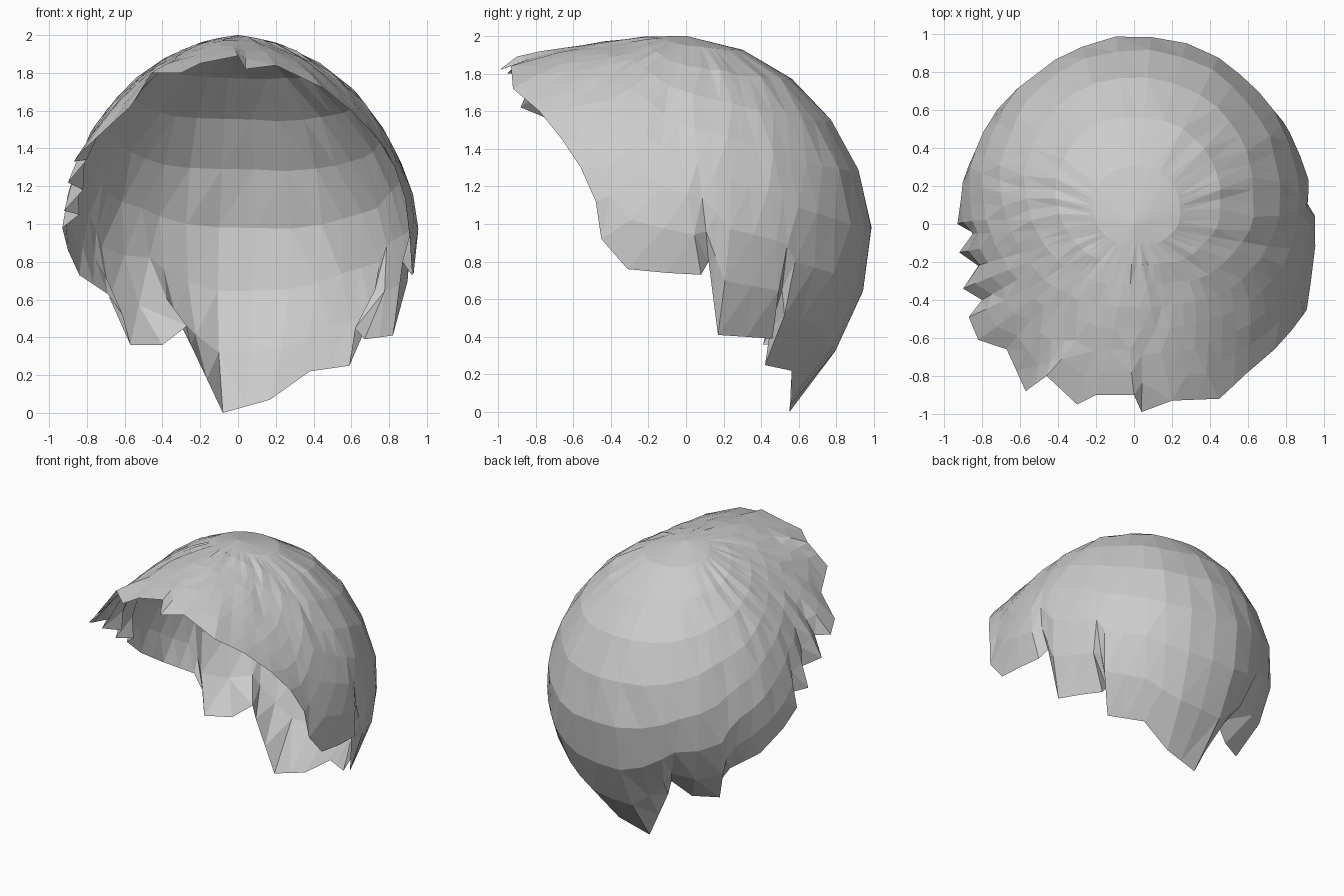
import bpy, bmesh, math, random
from mathutils import Vector

if "Cube" in bpy.data.objects:
    bpy.data.objects.remove(bpy.data.objects["Cube"])

random.seed(4)
C = Vector((0, 0, 1))          # centre of the head dome
ROWS = 8

# Hairline, from front centre round the right, back and left sides
RIM = [
    (0.04, -0.99, 1.82), (0.20, -0.93, 1.84), (0.45, -0.92, 1.72), (0.60, -0.78, 1.60),
    (0.74, -0.66, 1.45), (0.83, -0.56, 1.30), (0.89, -0.48, 1.12), (0.91, -0.45, 0.92),
    (0.92, -0.31, 0.76), (0.93, -0.10, 0.74), (0.92, 0.08, 0.73), (0.87, 0.12, 0.80),
    (0.82, 0.17, 0.41), (0.75, 0.32, 0.40), (0.67, 0.46, 0.39), (0.62, 0.45, 0.45),
    (0.59, 0.42, 0.25), (0.38, 0.56, 0.22), (0.17, 0.56, 0.07), (-0.08, 0.55, 0.0),
    (-0.25, 0.57, 0.36), (-0.27, 0.56, 0.46), (-0.40, 0.50, 0.36), (-0.57, 0.41, 0.36),
    (-0.61, 0.45, 0.52), (-0.69, 0.46, 0.63), (-0.84, 0.31, 0.73), (-0.90, 0.12, 0.86),
    (-0.93, 0.00, 0.98), (-0.84, -0.05, 1.05), (-0.92, -0.15, 1.07), (-0.82, -0.22, 1.18),
    (-0.90, -0.34, 1.22), (-0.80, -0.40, 1.34), (-0.87, -0.49, 1.33), (-0.82, -0.61, 1.39),
    (-0.67, -0.66, 1.53), (-0.57, -0.88, 1.62), (-0.46, -0.80, 1.80), (-0.30, -0.95, 1.80),
    (-0.20, -0.90, 1.85), (0.0, -0.90, 1.89),
]


def dome(d):
    """Radius of the rounded skull in direction d."""
    r = 1 / math.sqrt((d.x / 0.935) ** 2 + (d.y / 0.98) ** 2 + d.z ** 2)
    return r * (1 - 0.08 * max(0, d.z) * math.hypot(d.x, max(0, d.y)))


def flare(v):
    return v.length / dome(v.normalized()) - 1


# Split long hairline spans, then make a softened copy for the hair above the locks
rim = []
for k, p in enumerate(RIM):
    a, b = Vector(p) - C, Vector(RIM[(k + 1) % len(RIM)]) - C
    rim.append(a)
    if (b - a).length > 0.22:
        rim.append((a + b) / 2)
N = len(rim)


def soften(k, span=4):
    near = [rim[(k + j) % N] for j in range(-span, span + 1)]
    d = sum((v.normalized() for v in near), Vector()).normalized()
    return d, sum(flare(v) for v in near) / len(near)


# Hair shell: strands run from the crown, breaking into jagged locks near the rim
bm = bmesh.new()
crown = bm.verts.new((0, 0, 2))
strands = []
for k, v in enumerate(rim):
    soft_d, soft_f = soften(k)
    strand = []
    for i in range(1, ROWS + 1):
        t = i / ROWS
        m = max(0, (t - 0.55) / 0.45)
        end = soft_d.lerp(v.normalized(), m).normalized()
        f = soft_f + (flare(v) - soft_f) * m
        angle = math.acos(end.z) * t
        az = math.atan2(end.y, end.x)
        d = Vector((math.sin(angle) * math.cos(az), math.sin(angle) * math.sin(az), math.cos(angle)))
        power = 2 if v.y < -0.3 else 4
        wobble = random.uniform(-0.007, 0.007) if 1 < i < ROWS else 0
        strand.append(bm.verts.new(C + d * dome(d) * (1 + f * t ** power + wobble)))
    strands.append(strand)

for k, a in enumerate(strands):
    b = strands[(k + 1) % N]
    bm.faces.new((crown, a[0], b[0]))
    for i in range(ROWS - 1):
        bm.faces.new((a[i], a[i + 1], b[i + 1], b[i]))

bmesh.ops.triangulate(bm, faces=[f for f in bm.faces if len(f.verts) > 3])
bmesh.ops.recalc_face_normals(bm, faces=bm.faces)
mesh = bpy.data.meshes.new("hair_shell")
bm.to_mesh(mesh)
bm.free()
hair = bpy.data.objects.new("hair_shell", mesh)
bpy.context.collection.objects.link(hair)
